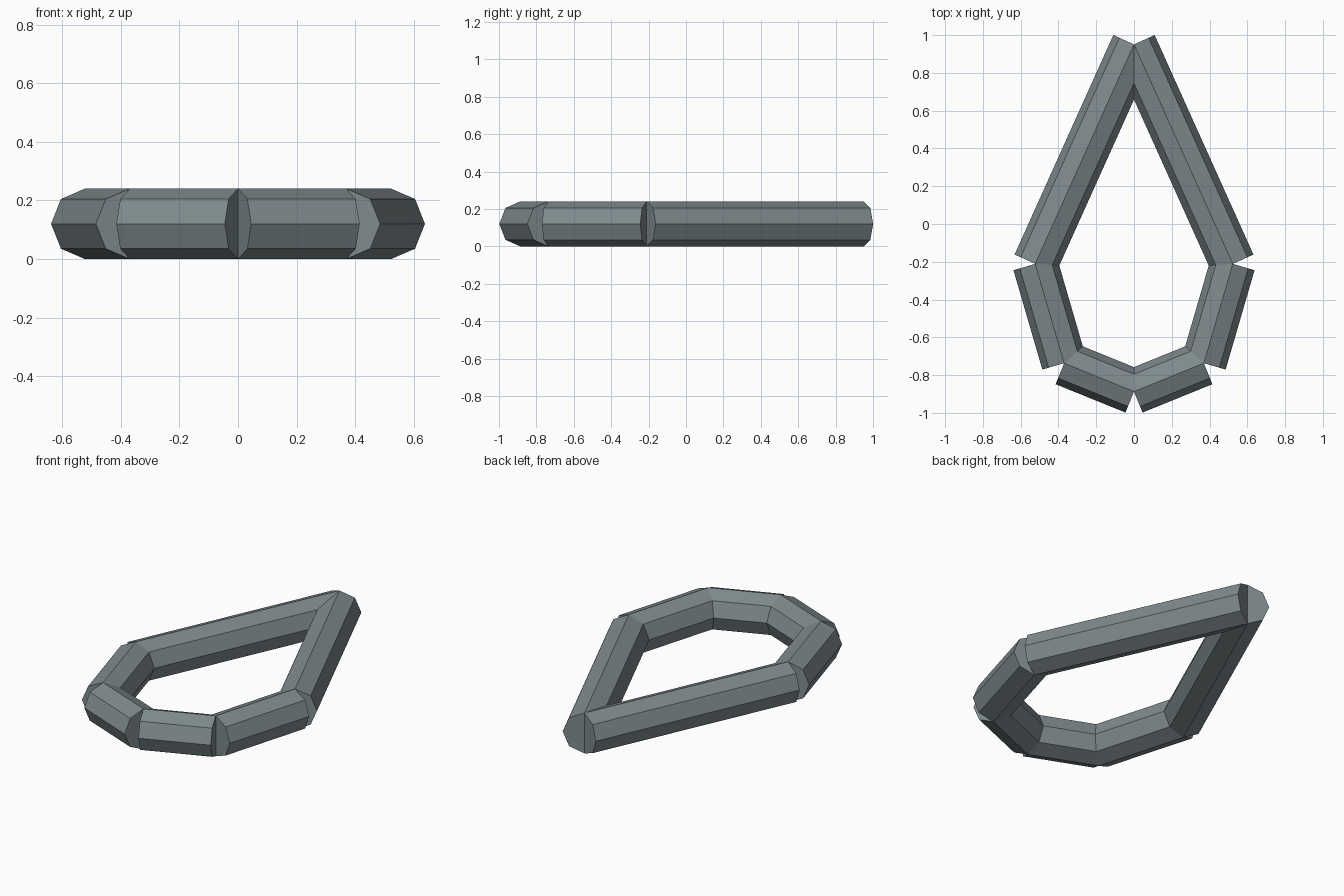
import bpy
import math
from mathutils import Vector

cube = bpy.data.objects.get("Cube")
if cube:
    bpy.data.objects.remove(cube, do_unlink=True)

RADIUS = 0.12

# Slate grey material
slate = bpy.data.materials.new("slate_grey")
slate.use_nodes = True
colour = (0.21, 0.255, 0.27, 1)
slate.diffuse_color = colour
bsdf = next(n for n in slate.node_tree.nodes if n.type == 'BSDF_PRINCIPLED')
bsdf.inputs["Base Color"].default_value = colour
bsdf.inputs["Roughness"].default_value = 0.8


def bar(name, start, end):
    """Octagonal bar lying flat between two points, with a ridge on top."""
    a, b = (Vector((p[0], p[1], RADIUS)) for p in (start, end))
    axis = b - a
    bpy.ops.mesh.primitive_cylinder_add(
        vertices=8, radius=RADIUS, depth=axis.length, location=(a + b) / 2,
        rotation=(math.pi / 2, 0, math.atan2(axis.x, -axis.y)))
    obj = bpy.context.object
    obj.name = name
    obj.data.materials.append(slate)


# Joints of the left half of the ring, from the back point to the front
joints = [(0, 0.951), (0.523, -0.211), (0.37, -0.737), (0, -0.887)]
parts = ["long_back_bar", "side_bar", "front_bar"]

for side, sign in (("left", 1), ("right", -1)):
    for part, p, q in zip(parts, joints, joints[1:]):
        bar(f"{side}_{part}", (sign * p[0], p[1]), (sign * q[0], q[1]))
